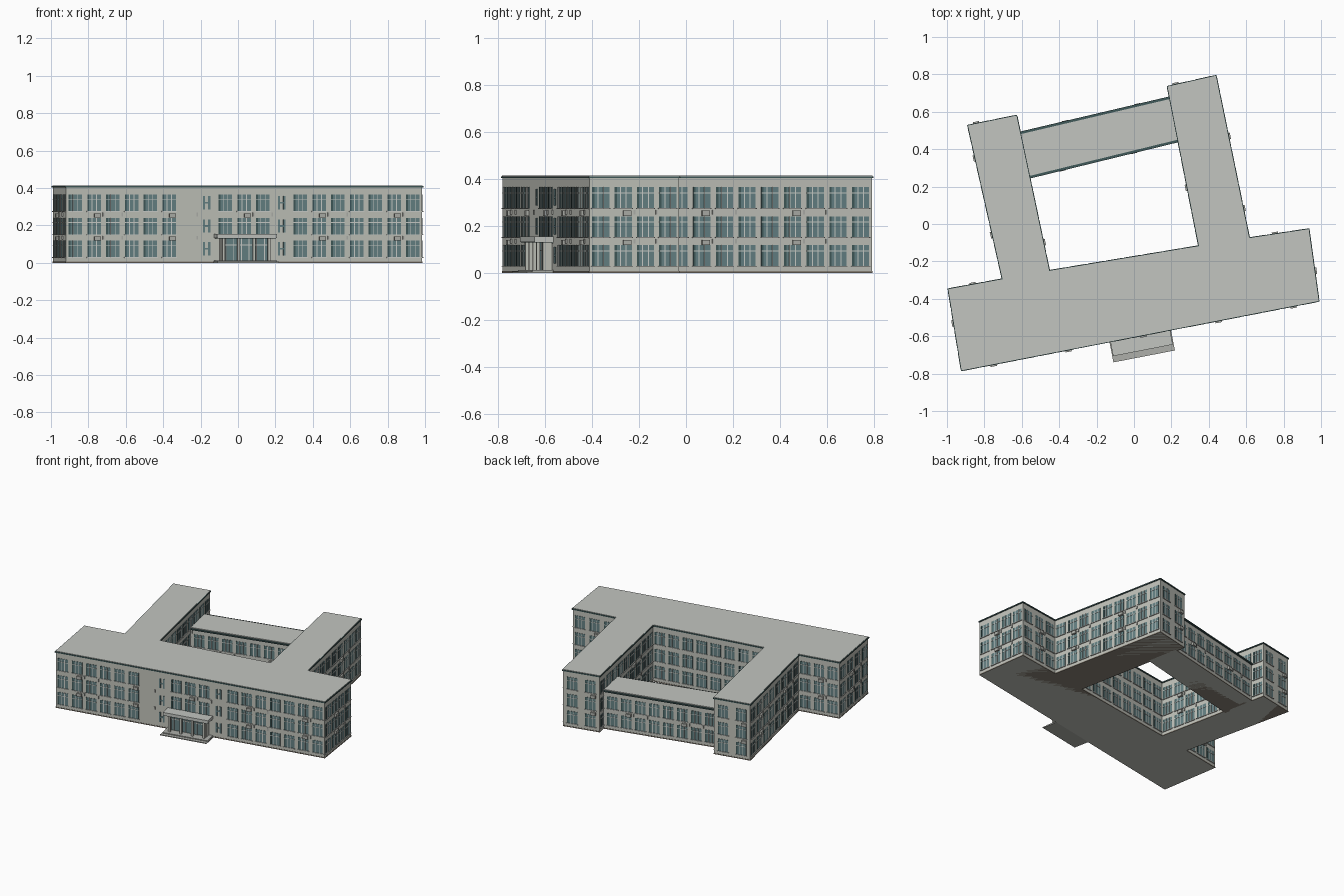
import bpy, bmesh
from mathutils import Matrix, Vector

cube = bpy.data.objects.get("Cube")
if cube:
    bpy.data.objects.remove(cube, do_unlink=True)


def material(name, rgb):
    m = bpy.data.materials.new(name)
    m.diffuse_color = (*rgb, 1)
    m.use_nodes = True
    m.node_tree.nodes["Principled BSDF"].inputs["Base Color"].default_value = (*rgb, 1)
    return m


WALL = material("pale wall", (0.53, 0.54, 0.49))
ROOF = material("grey roof", (0.54, 0.56, 0.53))
GLASS = material("teal glass", (0.13, 0.22, 0.23))
TRIM = material("dark teal trim", (0.05, 0.10, 0.10))
FRAME = material("light frame", (0.60, 0.62, 0.59))
UNIT = material("unit grey", (0.42, 0.43, 0.40))
PLINTH = material("plinth brown", (0.26, 0.23, 0.19))

FLOORS = [0.03, 0.152, 0.276]   # window sill heights
WIN_W, WIN_H = 0.074, 0.088
parts = {}


def part(name, mat):
    if name not in parts:
        parts[name] = (bmesh.new(), mat)
    return parts[name][0]


def box(name, mat, frame, u, z, w, h, d0, d1):
    """Box on a wall: centre u, bottom z, width w, height h, depth d0 to d1."""
    move = Matrix.Translation((u, (d0 + d1) / 2, z + h / 2))
    size = Matrix.Diagonal((w, d1 - d0, h, 1))
    bmesh.ops.create_cube(part(name, mat), size=1, matrix=frame @ move @ size)


def offset(pts, d):
    """Grow an anticlockwise outline by d with mitred corners."""
    out = []
    for i, p in enumerate(pts):
        p = Vector(p)
        a = (p - Vector(pts[i - 1])).normalized()
        b = (Vector(pts[(i + 1) % len(pts)]) - p).normalized()
        na, nb = Vector((a.y, -a.x)), Vector((b.y, -b.x))
        out.append(p + (na + nb) * d / (1 + na.dot(nb)))
    return out


def prism(name, mat, pts, z0, z1):
    bm = part(name, mat)
    face = bm.faces.new([bm.verts.new((p[0], p[1], z0)) for p in pts])
    top = bmesh.ops.extrude_face_region(bm, geom=[face])["geom"]
    bmesh.ops.translate(bm, vec=(0, 0, z1 - z0),
                        verts=[v for v in top if isinstance(v, bmesh.types.BMVert)])


def wall_frame(a, b):
    a, b = Vector(a), Vector(b)
    u = (b - a).normalized()
    frame = Matrix(((u.x, u.y, 0, a.x), (u.y, -u.x, 0, a.y),
                    (0, 0, 1, 0), (0, 0, 0, 1)))
    return frame, (b - a).length


def window(frame, u, z):
    box("window_glass", GLASS, frame, u, z, WIN_W, WIN_H, -0.002, 0.002)
    box("window_jambs", TRIM, frame, u - WIN_W / 2 + 0.005, z, 0.01, WIN_H, -0.002, 0.003)
    for k in (-1, 1):
        box("window_mullions", FRAME, frame, u + k * WIN_W / 6, z, 0.004, WIN_H, 0, 0.004)
    box("window_transoms", FRAME, frame, u, z + WIN_H * 0.7, WIN_W, 0.004, 0, 0.004)
    box("window_sills", FRAME, frame, u, z - 0.004, WIN_W + 0.008, 0.004, 0, 0.007)


def stair_window(frame, u, z):
    for k in (-1, 1):
        box("stair_glass", GLASS, frame, u + k * 0.014, z + 0.01, 0.011, 0.07, -0.002, 0.003)
    box("stair_glass", GLASS, frame, u, z + 0.04, 0.03, 0.01, -0.002, 0.003)


def facade(a, b, bays, floors=3, blank=(), stairs=(), door=(), units=True):
    frame, length = wall_frame(a, b)
    pitch = length / bays
    for i in range(bays):
        u = (i + 0.5) * pitch
        for f, z in enumerate(FLOORS[:floors]):
            if i in blank or (f == 0 and i in door):
                continue
            (stair_window if i in stairs else window)(frame, u, z)
            # Cooling units and small vents between storeys
            if f and units:
                if i % 4 == 1 and not (f == 1 and i in door):
                    box("cooling_units", UNIT, frame, u + 0.17 * pitch, z - 0.034,
                        0.034, 0.022, 0, 0.014)
                elif i % 4 > 1:
                    box("wall_vents", UNIT, frame, u - pitch / 2, z - 0.028,
                        0.008, 0.02, 0, 0.006)
    return frame, pitch


# Main block with two rear wings
outline = [(-0.92, -0.78), (0.985, -0.41), (0.932, -0.03), (0.614, -0.078),
           (0.436, 0.79), (0.182, 0.733), (0.35, -0.12), (-0.455, -0.253),
           (-0.63, 0.577), (-0.885, 0.525), (-0.70, -0.297), (-0.99, -0.35)]
bays = [19, 4, 3, 9, 2, 9, 8, 9, 2, 8, 3, 4]
prism("main_walls", WALL, outline, 0, 0.403)
prism("main_plinth", PLINTH, offset(outline, 0.002), 0, 0.007)
prism("main_eaves", TRIM, offset(outline, 0.006), 0.402, 0.41)
prism("main_roof", ROOF, offset(outline, 0.002), 0.409, 0.413)
for i, n in enumerate(bays):
    a, b = outline[i], outline[(i + 1) % len(outline)]
    if i == 0:
        front, pitch = facade(a, b, n, blank=(6,), stairs=(7, 11), door=(8, 9, 10))
    else:
        facade(a, b, n, units=i != 6)

# Lower rear link closing the courtyard
link = [(-0.557, 0.243), (0.237, 0.437), (0.190, 0.682), (-0.607, 0.495)]
link_wall = offset(link, -0.012)
prism("link_walls", WALL, offset(link, -0.012), 0, 0.275)
along = (Vector(link[1]) - Vector(link[0])).normalized() * 0.03
longer = [Vector(p) + along * s for p, s in zip(link, (-1, 1, 1, -1))]
prism("link_eaves", TRIM, longer, 0.272, 0.28)
prism("link_roof", ROOF, offset(longer, -0.014), 0.279, 0.285)
ends = [Vector(p) + along * s for p, s in zip(link_wall, (-1, 1, 1, -1))]
prism("link_core", WALL, ends, 0, 0.274)
prism("link_plinth", PLINTH, offset(ends, 0.002), 0, 0.007)
facade(link_wall[0], link_wall[1], 8, floors=2)
facade(link_wall[2], link_wall[3], 8, floors=2)

# Entrance porch
mid = 9.5 * pitch
box("porch_platform", UNIT, front, mid, 0, 0.335, 0.006, 0, 0.115)
box("porch_step", UNIT, front, mid, 0.006, 0.325, 0.006, 0, 0.09)
box("porch_canopy", ROOF, front, mid, 0.132, 0.325, 0.022, 0, 0.082)
box("porch_canopy_edge", TRIM, front, mid, 0.129, 0.315, 0.004, 0, 0.078)
box("porch_glass", GLASS, front, mid, 0.012, 0.25, 0.118, 0, 0.03)
box("porch_transom", FRAME, front, mid, 0.092, 0.25, 0.005, 0.03, 0.034)
for k in (-1, 1):
    box("porch_side_walls", WALL, front, mid + k * 0.128, 0.012, 0.012, 0.118, 0, 0.04)
for k in (-1.5, -0.5, 0.5, 1.5):
    box("porch_columns", WALL, front, mid + k * 0.083, 0.012, 0.014, 0.118, 0.052, 0.066)
for k in range(-5, 6, 2):
    box("door_mullions", FRAME, front, mid + k * 0.0208, 0.012, 0.004, 0.118, 0.03, 0.034)

# Turn every collected part into an object
for name, (bm, mat) in parts.items():
    bmesh.ops.recalc_face_normals(bm, faces=bm.faces[:])
    mesh = bpy.data.meshes.new(name)
    bm.to_mesh(mesh)
    bm.free()
    mesh.materials.append(mat)
    bpy.context.scene.collection.objects.link(bpy.data.objects.new(name, mesh))
